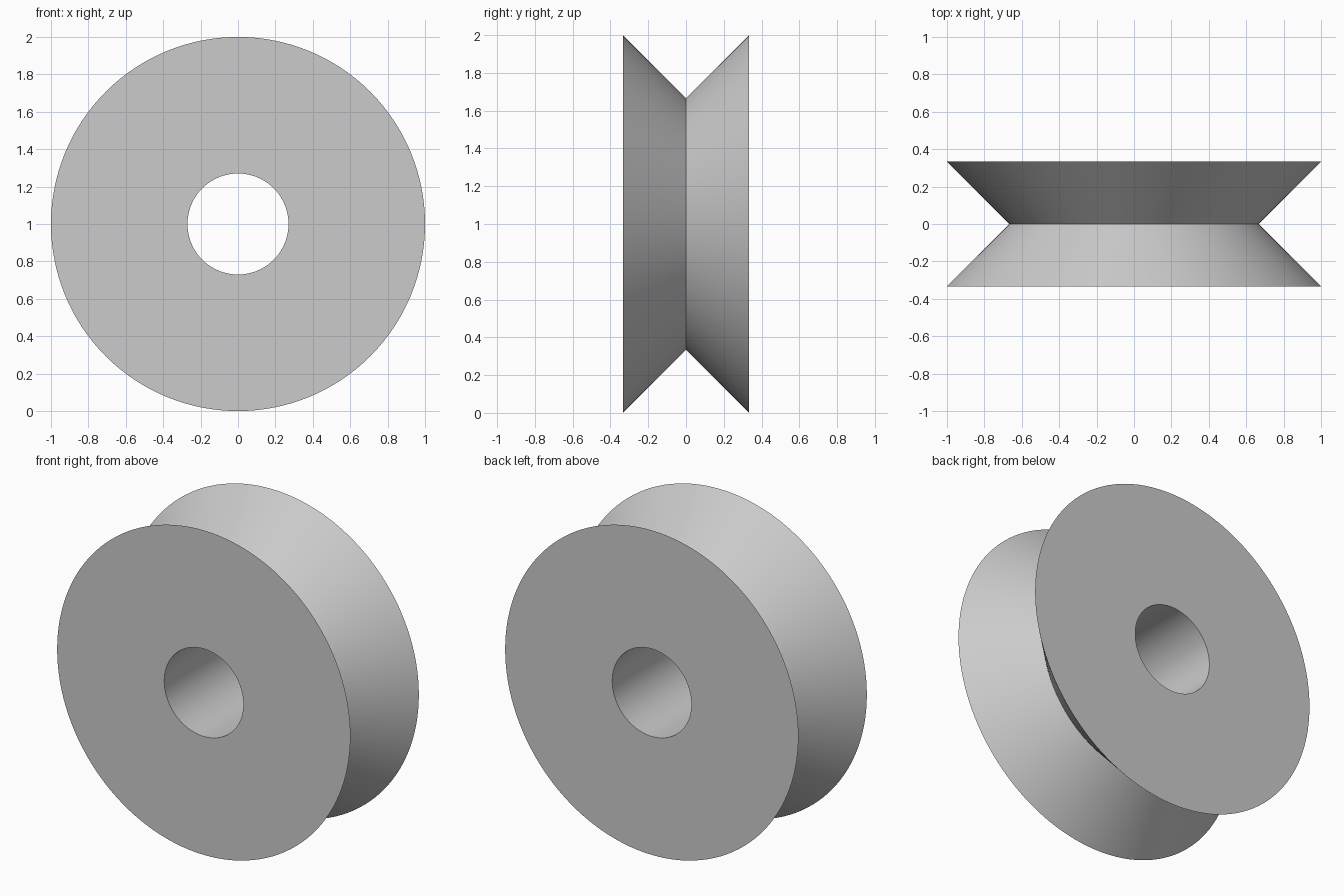
import bpy
import bmesh
import math
from mathutils import Matrix, Vector

cube = bpy.data.objects.get("Cube")
if cube:
    bpy.data.objects.remove(cube, do_unlink=True)

SEGMENTS = 128
RADIUS, GROOVE, BORE, HALF_WIDTH = 1.0, 0.667, 0.27, 0.333

# Plain grey finish
grey = bpy.data.materials.new("light grey")
grey.use_nodes = True
colour = (0.6, 0.6, 0.6, 1)
grey.diffuse_color = colour
grey.node_tree.nodes["Principled BSDF"].inputs["Base Color"].default_value = colour

# Closed cross-section (radius, y): bore, flat sides and V groove
profile = [(BORE, -HALF_WIDTH), (RADIUS, -HALF_WIDTH), (GROOVE, 0),
           (RADIUS, HALF_WIDTH), (BORE, HALF_WIDTH)]

# Turn the cross-section around the wheel axle
bm = bmesh.new()
verts = [bm.verts.new((r, y, 0)) for r, y in profile]
edges = [bm.edges.new((a, b)) for a, b in zip(verts, verts[1:] + verts[:1])]
bmesh.ops.spin(bm, geom=verts + edges, cent=(0, 0, 0), axis=(0, 1, 0),
               angle=math.tau, steps=SEGMENTS, use_merge=True)
bmesh.ops.remove_doubles(bm, verts=bm.verts[:], dist=0.0001)
bmesh.ops.recalc_face_normals(bm, faces=bm.faces[:])
bmesh.ops.transform(bm, matrix=Matrix.Translation(Vector((0, 0, RADIUS))), verts=bm.verts[:])

mesh = bpy.data.meshes.new("grooved_wheel")
bm.to_mesh(mesh)
bm.free()
mesh.materials.append(grey)
wheel = bpy.data.objects.new("grooved_wheel", mesh)
bpy.context.collection.objects.link(wheel)

# Smooth round surfaces, crisp rims
bpy.ops.object.select_all(action="DESELECT")
wheel.select_set(True)
bpy.context.view_layer.objects.active = wheel
bpy.ops.object.shade_smooth_by_angle(angle=math.radians(30))
